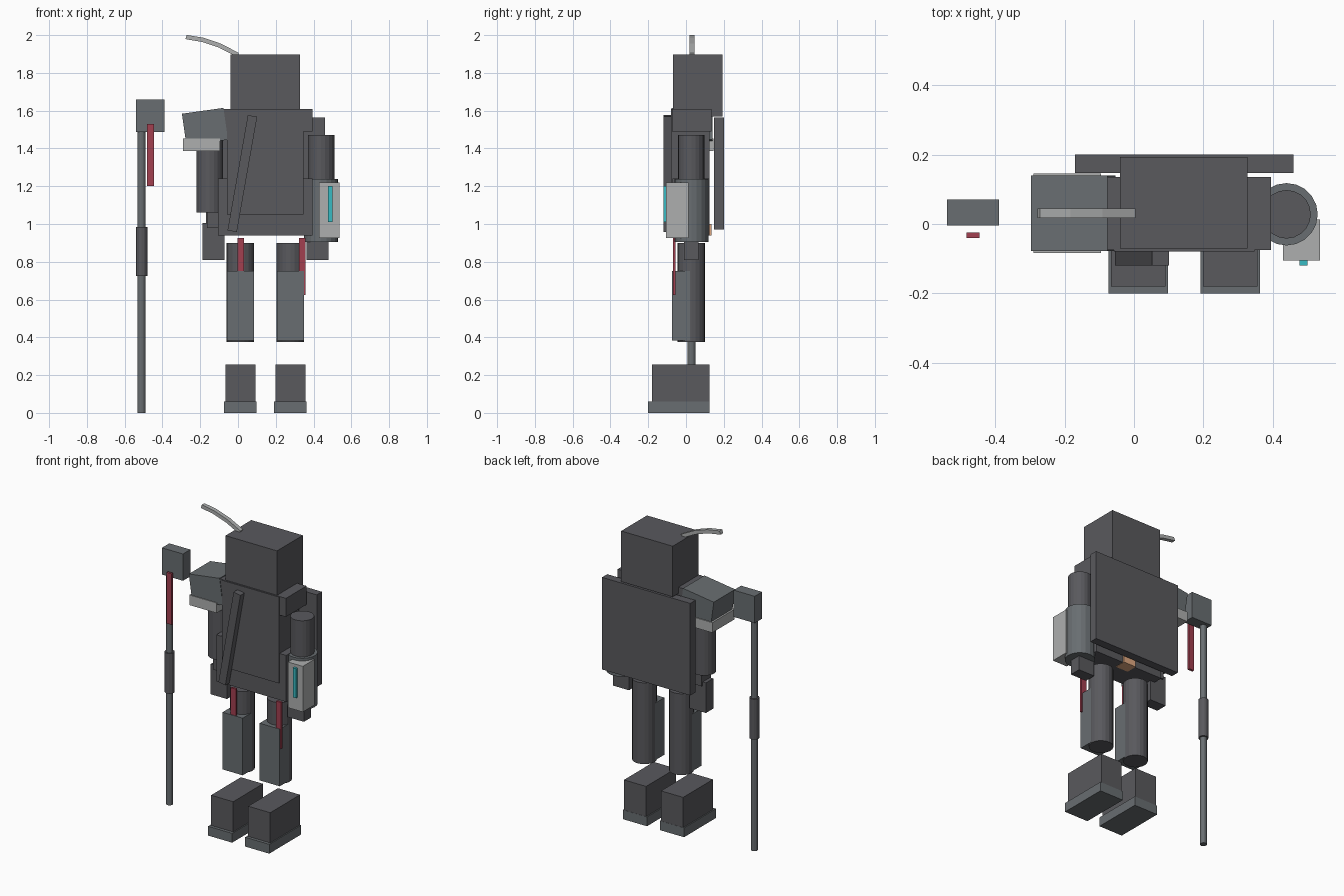
import bpy, bmesh, math

if "Cube" in bpy.data.objects:
    bpy.data.objects.remove(bpy.data.objects["Cube"])


def material(name, r, g, b):
    m = bpy.data.materials.new(name)
    m.diffuse_color = (r, g, b, 1)
    m.use_nodes = True
    m.node_tree.nodes["Principled BSDF"].inputs["Base Color"].default_value = m.diffuse_color
    return m


DARK = material("dark_cloth", 0.10, 0.10, 0.11)
STEEL = material("dark_steel", 0.14, 0.155, 0.165)
PALE = material("pale_grey", 0.42, 0.43, 0.43)
RED = material("red_cloth", 0.36, 0.05, 0.08)
TEAL = material("teal_glow", 0.04, 0.50, 0.55)
ORANGE = material("orange_metal", 0.75, 0.40, 0.22)


def finish(name, bm, mat):
    bmesh.ops.recalc_face_normals(bm, faces=bm.faces)
    mesh = bpy.data.meshes.new(name)
    bm.to_mesh(mesh)
    bm.free()
    mesh.materials.append(mat)
    ob = bpy.data.objects.new(name, mesh)
    bpy.context.collection.objects.link(ob)
    return ob


def box(name, x, y, z, mat=DARK, tilt=0):
    """Box from (min, max) ranges, optionally tilted about y (degrees)."""
    bm = bmesh.new()
    bmesh.ops.create_cube(bm, size=1)
    bmesh.ops.scale(bm, vec=(x[1] - x[0], y[1] - y[0], z[1] - z[0]), verts=bm.verts)
    ob = finish(name, bm, mat)
    ob.location = [(a + b) / 2 for a, b in (x, y, z)]
    ob.rotation_euler[1] = math.radians(tilt)
    return ob


def tube(name, x, y, r, z, mat=DARK, sides=20):
    """Upright cylinder."""
    bm = bmesh.new()
    bmesh.ops.create_cone(bm, cap_ends=True, segments=sides, radius1=r, radius2=r, depth=z[1] - z[0])
    ob = finish(name, bm, mat)
    ob.location = (x, y, (z[0] + z[1]) / 2)
    return ob


CX, CY = 0.145, 0.028  # body axis

# Head, torso and cape
box("head", (-0.04, 0.328), (-0.07, 0.193), (1.57, 1.897))
box("shoulder_yoke", (-0.105, 0.395), (-0.075, 0.135), (1.49, 1.61))
box("chest", (-0.058, 0.348), (-0.08, 0.125), (1.05, 1.608))
box("coat_skirt", (-0.105, 0.395), (-0.072, 0.125), (0.94, 1.24))
box("cape", (-0.17, 0.46), (0.147, 0.2), (0.97, 1.565))
box("chest_strap", (-0.002, 0.048), (-0.12, -0.08), (0.957, 1.577), DARK, 10)
box("belt_clasp", (0.10, 0.19), (0.06, 0.135), (0.938, 1.0), ORANGE)

# Arms
for side, s in (("left", 1), ("right", -1)):
    ax = CX + s * 0.295
    tube(side + "_upper_arm", ax, CY, 0.07, (1.06, 1.47))
    hx = CX + s * 0.275
    box(side + "_hand", (hx - 0.058, hx + 0.058), (-0.01, 0.065), (0.81, 1.005))
box("right_forearm", (-0.165, -0.09), (-0.02, 0.075), (0.98, 1.1))
tube("left_forearm", 0.44, CY, 0.09, (0.905, 1.237), STEEL)
box("left_gauntlet", (0.43, 0.537), (-0.105, 0.013), (0.925, 1.22), PALE)
box("gauntlet_light", (0.477, 0.5), (-0.12, -0.105), (1.01, 1.2), TEAL)

# Shoulder armour
box("shoulder_pad", (-0.286, -0.064), (-0.078, 0.14), (1.43, 1.60), STEEL, -8)
box("shoulder_pad_trim", (-0.29, -0.095), (-0.083, 0.146), (1.387, 1.452), PALE)

# Legs and boots
for side, s in (("left", 1), ("right", -1)):
    x = CX + s * 0.1325
    tube(side + "_leg", x, CY, 0.073, (0.375, 0.9))
    box(side + "_leg_guard", (x - 0.072, x + 0.072), (-0.073, 0.03), (0.383, 0.752), STEEL)
    box(side + "_boot", (x - 0.079, x + 0.079), (-0.18, 0.124), (0.06, 0.255))
    box(side + "_sole", (x - 0.086, x + 0.086), (-0.2, 0.125), (0, 0.06), STEEL)

# Red cloth strips
for i, x in enumerate((0.015, 0.34)):
    box(f"cloth_strip_{i + 1}", (x - 0.018, x + 0.018), (-0.07, -0.055), (0.625, 0.925), RED)

# Staff
tube("staff_shaft", -0.51, 0.03, 0.021, (0, 1.5), STEEL, 12)
tube("staff_grip", -0.51, 0.03, 0.03, (0.725, 0.985), DARK, 12)
box("staff_head", (-0.54, -0.39), (-0.005, 0.07), (1.487, 1.66), STEEL)
box("staff_ribbon", (-0.483, -0.446), (-0.04, -0.025), (1.2, 1.53), RED)

# Head plume: a bent strip with depth
path = [(0.0, 1.895), (-0.095, 1.944), (-0.187, 1.975), (-0.275, 1.99)]
bm = bmesh.new()
rings = [[bm.verts.new((x + u * 0.004, y, z + u * 0.011))
          for u, y in ((-1, 0.018), (1, 0.018), (1, 0.045), (-1, 0.045))] for x, z in path]
for a, b in zip(rings, rings[1:]):
    for k in range(4):
        bm.faces.new((a[k], a[(k + 1) % 4], b[(k + 1) % 4], b[k]))
bm.faces.new(rings[0])
bm.faces.new(rings[-1])
finish("plume", bm, PALE)
